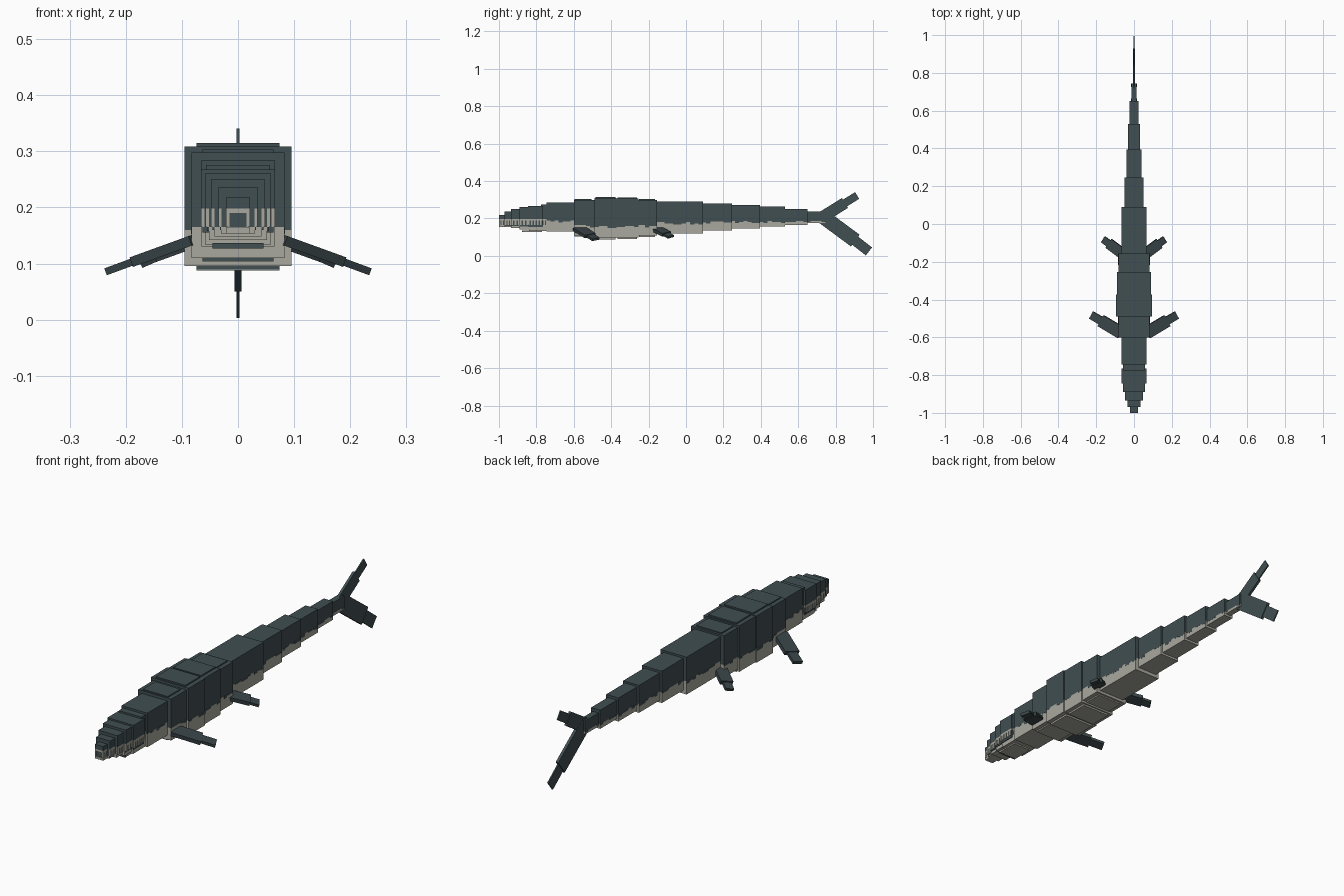
import bpy, math, random
from mathutils import Matrix, Vector

random.seed(4)


def material(name, rgb):
    m = bpy.data.materials.new(name)
    m.diffuse_color = (*rgb, 1)
    return m


SLATE = material("slate back", (0.052, 0.077, 0.085))
PALE = material("pale belly", (0.40, 0.395, 0.345))
FIN = material("dark fin", (0.042, 0.060, 0.066))


def box(name, x, y, z, mat):
    """Axis-aligned box from (min, max) pairs."""
    bpy.ops.mesh.primitive_cube_add(size=1, location=[(a + b) / 2 for a, b in (x, y, z)])
    o = bpy.context.object
    o.name = name
    o.scale = [b - a for a, b in (x, y, z)]
    o.data.materials.append(mat)
    return o


def slab(name, start, end, width, thick, side, mat):
    """Flat plank from start to end; side points roughly along its width."""
    a, b = Vector(start), Vector(end)
    u = (b - a).normalized()
    n = u.cross(Vector(side)).normalized()
    w = n.cross(u)
    bpy.ops.mesh.primitive_cube_add(size=1)
    o = bpy.context.object
    o.name = name
    rot = Matrix((u, w, n)).transposed().to_4x4()
    o.matrix_world = (Matrix.Translation((a + b) / 2) @ rot
                      @ Matrix.Diagonal(((b - a).length, width, thick, 1)))
    o.data.materials.append(mat)


# Body segments: y start, y end, half width, bottom, colour border, top
segments = [
    (-0.745, -0.595, 0.065, 0.130, 0.190, 0.285),
    (-0.600, -0.490, 0.083, 0.110, 0.165, 0.298),
    (-0.490, -0.372, 0.095, 0.096, 0.160, 0.309),
    (-0.372, -0.255, 0.090, 0.098, 0.160, 0.307),
    (-0.260, -0.155, 0.083, 0.108, 0.165, 0.298),
    (-0.160, 0.090, 0.066, 0.120, 0.180, 0.290),
    (0.085, 0.245, 0.050, 0.136, 0.184, 0.281),
    (0.240, 0.395, 0.040, 0.146, 0.187, 0.271),
    (0.390, 0.530, 0.031, 0.156, 0.187, 0.263),
    (0.525, 0.650, 0.023, 0.166, 0.187, 0.251),
    (0.645, 0.745, 0.014, 0.175, 0.187, 0.236),
]
for i, (y0, y1, w, lo, mid, hi) in enumerate(segments):
    box(f"back_segment_{i}", (-w, w), (y0, y1), (mid, hi), SLATE)
    box(f"belly_segment_{i}", (-w, w), (y0, y1), (lo, mid), PALE)
    # Ragged colour border: thin dark drips on both flanks
    n = max(3, round((y1 - y0) / 0.022))
    step = (y1 - y0) / n
    for k in range(n):
        drop = random.choice((0, 0.006, 0.012))
        if drop:
            for s in (-1, 1):
                xs = sorted((s * (w - 0.004), s * (w + 0.0006)))
                box("flank_marking", xs, (y0 + k * step, y0 + (k + 1) * step),
                    (mid - drop, mid), SLATE)

# Raised plates along the back and belly of the deepest part
for y0, y1, w, lo, hi in ((-0.595, -0.505, 0.063, 0.104, 0.303),
                          (-0.485, -0.378, 0.074, 0.088, 0.315),
                          (-0.366, -0.262, 0.070, 0.090, 0.313),
                          (-0.250, -0.165, 0.063, 0.102, 0.303)):
    box("back_plate", (-w, w), (y0, y1), (hi - 0.02, hi), SLATE)
    box("belly_plate", (-w, w), (y0, y1), (lo, lo + 0.02), PALE)
    box("belly_plate_front", (-w, w), (y0 - 0.001, y0 + 0.001), (lo + 0.001, lo + 0.009), SLATE)

# Head steps: y start, y end, half width, bottom, top
skull = [
    (-0.775, -0.735, 0.057, 0.150, 0.276),
    (-0.845, -0.765, 0.066, 0.155, 0.268),
    (-0.890, -0.835, 0.058, 0.158, 0.261),
    (-0.935, -0.880, 0.048, 0.160, 0.250),
    (-0.970, -0.925, 0.035, 0.160, 0.236),
    (-1.000, -0.960, 0.021, 0.162, 0.218),
]
for i, (y0, y1, w, lo, hi) in enumerate(skull):
    box(f"skull_{i}", (-w, w), (y0, y1), (0.198, hi), SLATE)
    box(f"muzzle_{i}", (-w + 0.003, w - 0.003), (y0 + 0.002, y1), (lo, 0.198), SLATE)
    # Teeth and pale lips along both sides
    n = max(2, round((y1 - y0) / 0.016))
    step = (y1 - y0) / n
    for s in (-1, 1):
        xs = sorted((s * (w - 0.006), s * w))
        box("lip", xs, (y0, y1), (0.188, 0.200), PALE)
        for k in range(n):
            box("tooth", xs, (y0 + k * step, y0 + (k + 0.6) * step), (0.165, 0.190), PALE)

# Pale rim around the snout tip
box("snout_rim_top", (-0.021, 0.021), (-1.0, -0.99), (0.190, 0.198), PALE)
box("snout_rim_bottom", (-0.021, 0.021), (-1.0, -0.96), (0.154, 0.164), PALE)

# Lower jaw steps
for i, (y0, y1, w, lo, hi) in enumerate(((-0.84, -0.735, 0.059, 0.134, 0.165),
                                         (-0.89, -0.83, 0.052, 0.142, 0.165),
                                         (-0.935, -0.88, 0.042, 0.148, 0.165),
                                         (-0.970, -0.925, 0.030, 0.154, 0.165))):
    box(f"lower_jaw_{i}", (-w, w), (y0, y1), (lo, hi), PALE)
box("chin_plate", (-0.045, 0.045), (-0.875, -0.77), (0.128, 0.136), PALE)
box("chin_front", (-0.045, 0.045), (-0.876, -0.870), (0.127, 0.137), SLATE)

# Paired flippers: a broad root plank and a narrow tip
for s in (-1, 1):
    side = (0, 1, 0)
    slab("front_flipper_root", (s * 0.070, -0.575, 0.146), (s * 0.175, -0.512, 0.108),
         0.066, 0.018, side, FIN)
    slab("front_flipper_tip", (s * 0.150, -0.527, 0.117), (s * 0.226, -0.482, 0.089),
         0.044, 0.013, side, FIN)
    slab("rear_flipper_root", (s * 0.064, -0.155, 0.142), (s * 0.133, -0.103, 0.117),
         0.056, 0.018, side, FIN)
    slab("rear_flipper_tip", (s * 0.115, -0.117, 0.123), (s * 0.163, -0.081, 0.102),
         0.038, 0.012, side, FIN)

# Forked tail
slab("upper_tail_root", (0, 0.725, 0.205), (0, 0.850, 0.283), 0.062, 0.012, (0, 0, 1), SLATE)
slab("upper_tail_tip", (0, 0.82, 0.264), (0, 0.915, 0.323), 0.042, 0.006, (0, 0, 1), SLATE)
slab("lower_tail_root", (0, 0.725, 0.215), (0, 0.905, 0.082), 0.078, 0.013, (0, 0, 1), SLATE)
slab("lower_tail_tip", (0, 0.88, 0.100), (0, 0.978, 0.024), 0.054, 0.006, (0, 0, 1), SLATE)
